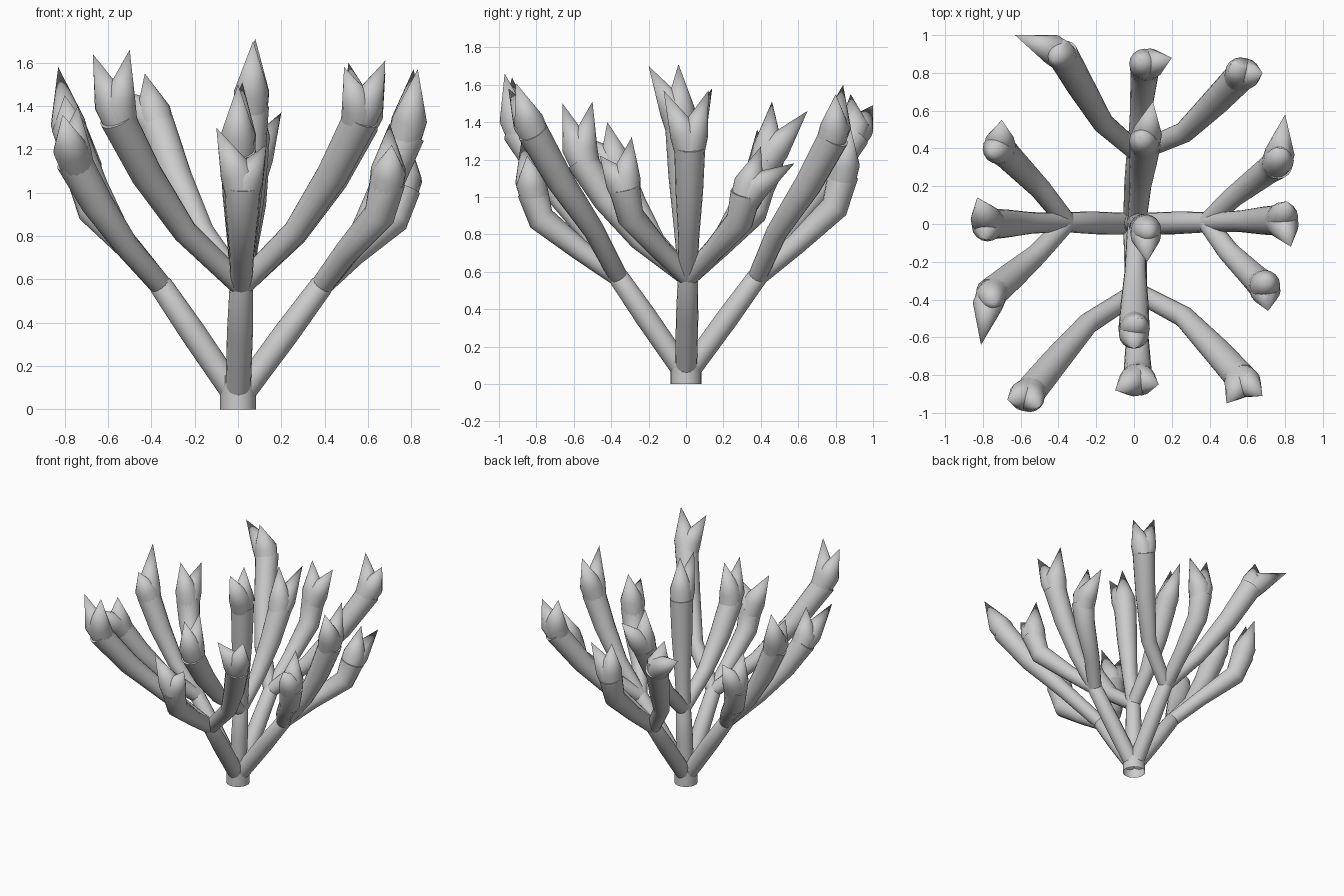
import bpy, bmesh, math
from mathutils import Vector

if "Cube" in bpy.data.objects:
    bpy.data.objects.remove(bpy.data.objects["Cube"])

SIDES = 16


def finish(name, bm):
    bmesh.ops.recalc_face_normals(bm, faces=bm.faces)
    me = bpy.data.meshes.new(name)
    bm.to_mesh(me)
    bm.free()
    ob = bpy.data.objects.new(name, me)
    bpy.context.collection.objects.link(ob)
    bpy.context.view_layer.objects.active = ob
    bpy.ops.object.select_all(action='DESELECT')
    ob.select_set(True)
    bpy.ops.object.shade_smooth_by_angle(angle=math.radians(40))
    return ob


def tube(name, pts, radii):
    """Round tube swept through points; a zero end radius makes a sharp tip."""
    bm = bmesh.new()
    rings = []
    ref = None
    for i, (p, r) in enumerate(zip(pts, radii)):
        d = (pts[min(i + 1, len(pts) - 1)] - pts[max(i - 1, 0)]).normalized()
        if ref is None:
            ref = Vector((1, 0, 0)) if abs(d.x) < 0.8 else Vector((0, 1, 0))
        u = (ref - d * ref.dot(d)).normalized()
        ref = u
        v = d.cross(u)
        if r == 0:
            rings.append([bm.verts.new(p)])
        else:
            rings.append([bm.verts.new(p + r * (math.cos(a) * u + math.sin(a) * v))
                          for a in (2 * math.pi * k / SIDES for k in range(SIDES))])
    for a, b in zip(rings, rings[1:]):
        for k in range(SIDES):
            n = (k + 1) % SIDES
            bm.faces.new([a[k], a[n], b[0]] if len(b) == 1 else [a[k], a[n], b[n], b[k]])
    bm.faces.new(rings[0][::-1])
    if len(rings[-1]) > 1:
        bm.faces.new(rings[-1])
    return finish(name, bm)


def branch(name, f, end, tips, bow):
    """Branch that leaves the fork low, bends upward, and ends in two spikes."""
    e = Vector(end)

    def at(h, z, b):
        p = f.lerp(e, h) - bow * b
        p.z = f.z + (e.z - f.z) * z
        return p
    # short branches turn up in a sharper knee than the long ones
    knee = at(0.9, 0.68, 0.3) if e.z < 1.13 else at(0.76, 0.66, 0.5)
    tube(name, [f, at(0.45, 0.32, 1), knee, e], [0.05, 0.057, 0.074, 0.083])
    axis = (e - knee).normalized()
    for i, t in enumerate(map(Vector, tips)):
        # spike swells slightly above its root, then tapers to a point
        belly = e.lerp(t, 0.2) + axis * 0.01
        tube(f"{name}_spike_{i + 1}", [e - axis * 0.05, belly, t], [0.076, 0.08, 0])


# base collar, open at both ends
bm = bmesh.new()
bmesh.ops.create_cone(bm, cap_ends=False, segments=24, radius1=0.082, radius2=0.082, depth=0.155)
bmesh.ops.translate(bm, verts=bm.verts, vec=(0, 0, 0.0775))
finish("base_collar", bm)

# branches of each limb: end point, then the two spike tips
limbs = {
    "right": [
        ((0.78, 0.02, 1.27), [(0.83, -0.12, 1.57), (0.81, 0.12, 1.57)]),
        ((0.76, 0.32, 1.02), [(0.78, 0.40, 1.27), (0.80, 0.58, 1.18)]),
        ((0.69, -0.33, 1.05), [(0.70, -0.29, 1.32), (0.71, -0.46, 1.22)])],
    "back": [
        ((0.06, 0.84, 1.12), [(0.20, 0.88, 1.37), (0.03, 0.87, 1.40)]),
        ((0.57, 0.79, 1.32), [(0.51, 0.84, 1.60), (0.68, 0.80, 1.55)]),
        ((-0.38, 0.90, 1.33), [(-0.63, 1.00, 1.49), (-0.43, 0.88, 1.55)])],
    "left": [
        ((-0.77, 0.00, 1.25), [(-0.83, 0.14, 1.58), (-0.80, -0.08, 1.45)]),
        ((-0.71, 0.40, 1.08), [(-0.70, 0.55, 1.31), (-0.76, 0.38, 1.36)]),
        ((-0.76, -0.37, 1.15), [(-0.81, -0.64, 1.36), (-0.74, -0.42, 1.40)])],
    "front": [
        ((0.02, -0.82, 1.03), [(-0.10, -0.88, 1.30), (0.13, -0.85, 1.22)]),
        ((0.57, -0.82, 1.35), [(0.49, -0.95, 1.58), (0.68, -0.91, 1.61)]),
        ((-0.56, -0.90, 1.35), [(-0.67, -0.93, 1.64), (-0.50, -0.97, 1.66)])],
    "centre": [
        ((0.06, -0.03, 1.40), [(0.07, -0.20, 1.70), (0.08, -0.04, 1.71)]),
        ((0.06, 0.43, 1.20), [(0.10, 0.65, 1.46), (0.03, 0.46, 1.51)]),
        ((0.00, -0.56, 1.20), [(0.00, -0.66, 1.50), (0.02, -0.50, 1.51)])],
}
for q, (side, kids) in enumerate(limbs.items()):
    # four limbs lean out at quarter turns, the centre one stands upright
    reach = 0.37 if side != "centre" else 0
    a = q * math.pi / 2
    f = Vector((reach * math.cos(a) + 0.015, reach * math.sin(a) + 0.01, 0.57))
    start = Vector((f.x * 0.08, f.y * 0.08, 0.09))
    mid = start.lerp(f, 0.55)
    tube(f"{side}_limb", [start, mid, f, f + (f - mid).normalized() * 0.02],
         [0.058, 0.06, 0.054, 0.046])
    bow = Vector((f.x * 0.06, f.y * 0.21, 0))
    for n, (end, tips) in enumerate(kids):
        branch(f"{side}_branch_{n + 1}", f, end, tips, bow if n else Vector())
